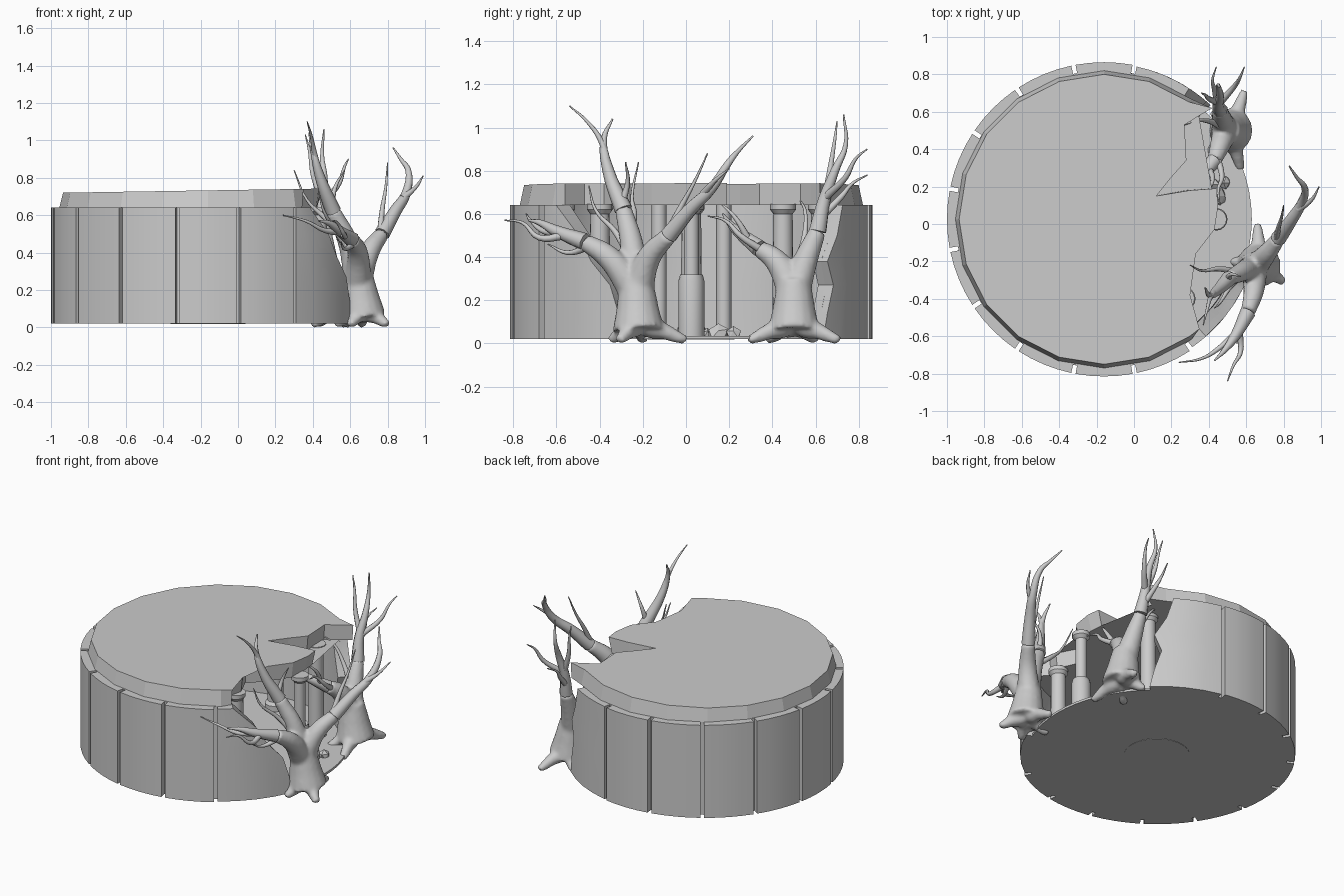
import bpy, bmesh, random
from math import sin, cos, radians, pi
from mathutils import Vector

if "Cube" in bpy.data.objects:
    bpy.data.objects.remove(bpy.data.objects["Cube"])

random.seed(4)
CX, CY = -0.16, 0.025          # drum centre


def finish(name, bm, smooth=None):
    bmesh.ops.recalc_face_normals(bm, faces=bm.faces)
    me = bpy.data.meshes.new(name)
    bm.to_mesh(me)
    bm.free()
    ob = bpy.data.objects.new(name, me)
    bpy.context.collection.objects.link(ob)
    if smooth:
        shade(ob, smooth)
    return ob


def shade(ob, angle):
    bpy.ops.object.select_all(action='DESELECT')
    ob.select_set(True)
    bpy.context.view_layer.objects.active = ob
    bpy.ops.object.shade_smooth_by_angle(angle=radians(angle))


def polar(r, deg, z):
    return (CX + r * cos(radians(deg)), CY + r * sin(radians(deg)), z)


def arc_wall(bm, r0, r1, rows, n):
    """Curved block; rows = (z, start angle, end angle), so ends may be ragged."""
    grid = []
    for z, a, b in rows:
        angs = [a + (b - a) * i / n for i in range(n + 1)]
        grid.append([bm.verts.new(polar(r1, t, z)) for t in angs] +
                    [bm.verts.new(polar(r0, t, z)) for t in reversed(angs)])
    m = len(grid[0])
    for lo, hi in zip(grid, grid[1:]):
        for i in range(m):
            j = (i + 1) % m
            bm.faces.new((lo[i], lo[j], hi[j], hi[i]))
    for row in (grid[0], grid[-1]):
        for i in range(n):
            bm.faces.new((row[i], row[i + 1], row[m - 2 - i], row[m - 1 - i]))


def lathe(name, x, y, profile, n=16):
    """Round part from (radius, z) pairs."""
    bm = bmesh.new()
    rings = [[bm.verts.new((x + r * cos(2 * pi * i / n), y + r * sin(2 * pi * i / n), z))
              for i in range(n)] for r, z in profile]
    for a, b in zip(rings, rings[1:]):
        for i in range(n):
            bm.faces.new((a[i], a[(i + 1) % n], b[(i + 1) % n], b[i]))
    bm.faces.new(rings[0])
    bm.faces.new(rings[-1])
    return finish(name, bm, 35)


def tubes(name, paths, n=4):
    """Tapered smooth tubes; every path is (points, start radius, end radius)."""
    cu = bpy.data.curves.new(name, 'CURVE')
    cu.dimensions = '3D'
    cu.bevel_depth = 1
    cu.bevel_resolution = n
    cu.use_fill_caps = True
    cu.resolution_u = 5
    for pts, ra, rb in paths:
        sp = cu.splines.new('BEZIER')
        sp.bezier_points.add(len(pts) - 1)
        for i, (bp, p) in enumerate(zip(sp.bezier_points, pts)):
            bp.co = p
            bp.handle_left_type = bp.handle_right_type = 'AUTO'
            bp.radius = rb + (ra - rb) * (1 - i / (len(pts) - 1)) ** 1.2
    ob = bpy.data.objects.new(name, cu)
    bpy.context.collection.objects.link(ob)
    bpy.ops.object.select_all(action='DESELECT')
    ob.select_set(True)
    bpy.context.view_layer.objects.active = ob
    bpy.ops.object.convert(target='MESH')
    ob = bpy.context.view_layer.objects.active
    ob.name = name
    return ob


# floor disc and the round plate under it
lathe("floor", CX, CY, [(0.79, 0.02), (0.79, 0.035)], 64)
lathe("floor_plate", CX, CY, [(0.2, 0.018), (0.2, 0.04)], 32)

# inner wall with a broken opening on the +x side
Z = [0.02, 0.14, 0.27, 0.38, 0.5, 0.64]
BACK = [47, 49, 52, 49, 54, 57]
FRONT = [337, 336, 333, 326, 321, 311]
bm = bmesh.new()
arc_wall(bm, 0.745, 0.795, list(zip(Z, BACK, FRONT)), 52)
finish("inner_wall", bm, 30)

# outer wall panels with narrow gaps; the last one on each side is broken
bm = bmesh.new()
g = 0.8
for k in range(10):
    a = 78.75 + 22.5 * k
    arc_wall(bm, 0.785, 0.84, [(0.02, a + g, a + 22.5 - g), (0.64, a + g, a + 22.5 - g)], 4)
arc_wall(bm, 0.785, 0.835, [(z, b, 78.75 - g) for z, b in zip(Z, BACK)], 4)
arc_wall(bm, 0.785, 0.83, [(z, 303.75 + g, f) for z, f in zip(Z, FRONT)], 4)
finish("wall_panels", bm, 25)

# roof slab: faceted disc with a broken notch
arc = [polar(1, 54 + 18 * i, 0)[:2] for i in range(15)]
notch = [(0.35, -0.56), (0.27, -0.47), (0.3, -0.38), (0.24, -0.26), (0.33, -0.16), (0.43, -0.03),
         (0.45, 0.1), (0.44, 0.19), (0.3, 0.18), (0.12, 0.15), (0.2, 0.25), (0.28, 0.34),
         (0.27, 0.53), (0.35, 0.58), (0.42, 0.62)]
bm = bmesh.new()
top, bot = [], []
for x, y in arc:
    dx, dy = x - CX, y - CY
    for r, lst in ((0.775, top), (0.795, bot)):
        lst.append((CX + dx * r, CY + dy * r))
top += notch
bot += [(x - random.uniform(0, 0.03), y) for x, y in notch]
tv = [bm.verts.new((x, y, 0.72 + 0.016 * (x + 0.95))) for x, y in top]
bv = [bm.verts.new((x, y, 0.64)) for x, y in bot]
bm.faces.new(tv)
bm.faces.new(bv)
for i in range(len(tv)):
    j = (i + 1) % len(tv)
    bm.faces.new((bv[i], bv[j], tv[j], tv[i]))
bmesh.ops.triangulate(bm, faces=[f for f in bm.faces if len(f.verts) > 4])
finish("roof_slab", bm)

# ring of columns with base and capital; the one in the opening is broken
for k in range(8):
    x, y, _ = polar(0.6, 45 * k, 0)
    if k == 0:
        prof = [(0.06, 0.03), (0.06, 0.29), (0.052, 0.32), (0.035, 0.3), (0.035, 0.6),
                (0.055, 0.62), (0.055, 0.645)]
    else:
        prof = [(0.065, 0.03), (0.065, 0.07), (0.05, 0.09), (0.045, 0.6), (0.06, 0.62), (0.06, 0.645)]
    lathe("column", x, y, prof)
for dy in (-0.15, 0.15):
    lathe("slim_pillar", -0.62, CY + dy, [(0.035, 0.03), (0.035, 0.645)], 12)

# rubble on the floor of the opening
bm = bmesh.new()
for x, y, s in ((0.45, 0.15, 0.05), (0.48, 0.22, 0.035), (0.38, 0.1, 0.035), (0.42, 0.21, 0.04)):
    r = bmesh.ops.create_icosphere(bm, subdivisions=1, radius=s)
    for v in r['verts']:
        v.co = Vector((x, y, 0.04)) + v.co * random.uniform(0.8, 1.2)
        v.co.z = max(v.co.z, 0.025)
finish("rubble", bm)


def tree(label, base, fork, roots, limbs, twigs):
    """Fused trunk, roots and limbs, then thin twigs."""
    b, f = Vector(base), Vector(fork)
    body = [([b, b.lerp(f, 0.5), f], 0.12, 0.078)]
    for rx, ry in roots:
        tip = Vector((rx, ry, 0.012))
        low = b.lerp(tip, 0.55)
        low.z = 0.055
        body.append(([b.lerp(f, 0.6), b.lerp(f, 0.2).lerp(tip, 0.2), low, tip], 0.08, 0.022))
    for pts in limbs:
        body.append(([f - Vector((0, 0, 0.06))] + [Vector(p) for p in pts[:2]], 0.075, 0.04))
    ob = tubes(label + "_trunk", body, 6)
    for p in ob.data.vertices:
        p.co.z = max(p.co.z, 0.0)
    m = ob.modifiers.new("fuse", 'REMESH')
    m.mode = 'VOXEL'
    m.voxel_size = 0.012
    m.use_smooth_shade = True
    s = ob.modifiers.new("soften", 'SMOOTH')
    s.iterations = 4
    s.factor = 0.5
    thin = [(pts[1:], 0.042, 0.004) for pts in limbs] + [(t, 0.02, 0.003) for t in twigs]
    shade(tubes(label + "_branches", thin, 2), 60)


tree("front_tree", (0.67, -0.22, 0.06), (0.64, -0.23, 0.29),
     [(0.8, -0.31), (0.66, 0.0), (0.6, -0.35), (0.52, -0.2)],
     [[(0.64, -0.36, 0.4), (0.61, -0.47, 0.47), (0.54, -0.6, 0.52), (0.48, -0.68, 0.56), (0.43, -0.73, 0.57)],
      [(0.59, -0.25, 0.45), (0.51, -0.29, 0.62), (0.44, -0.36, 0.8), (0.4, -0.38, 0.95), (0.38, -0.34, 1.04)],
      [(0.7, -0.17, 0.4), (0.77, -0.08, 0.5), (0.84, 0.02, 0.62), (0.9, 0.12, 0.72),
       (0.91, 0.2, 0.84), (0.87, 0.25, 0.9), (0.83, 0.31, 0.96)]],
     [[(0.44, -0.36, 0.8), (0.41, -0.39, 0.93), (0.39, -0.46, 1.03), (0.37, -0.54, 1.1)],
      [(0.88, 0.08, 0.69), (0.95, 0.13, 0.75), (0.99, 0.2, 0.81)],
      [(0.76, -0.1, 0.48), (0.77, -0.03, 0.62), (0.79, 0.04, 0.75), (0.8, 0.1, 0.88)],
      [(0.61, -0.25, 0.38), (0.52, -0.33, 0.52), (0.46, -0.42, 0.62), (0.43, -0.45, 0.73)],
      [(0.55, -0.58, 0.51), (0.46, -0.66, 0.52), (0.36, -0.72, 0.57), (0.24, -0.74, 0.6)],
      [(0.56, -0.56, 0.5), (0.57, -0.68, 0.49), (0.53, -0.76, 0.56), (0.5, -0.84, 0.57)],
      [(0.62, -0.45, 0.45), (0.57, -0.55, 0.42), (0.55, -0.64, 0.46)],
      [(0.57, -0.26, 0.5), (0.45, -0.24, 0.6), (0.37, -0.25, 0.68), (0.3, -0.22, 0.84)],
      [(0.5, -0.3, 0.64), (0.52, -0.27, 0.75), (0.57, -0.28, 0.84)]])

tree("back_tree", (0.52, 0.5, 0.06), (0.49, 0.5, 0.29),
     [(0.57, 0.29), (0.59, 0.71), (0.4, 0.38), (0.42, 0.6)],
     [[(0.46, 0.42, 0.38), (0.43, 0.34, 0.44), (0.35, 0.25, 0.51), (0.24, 0.2, 0.56), (0.13, 0.17, 0.6)],
      [(0.47, 0.56, 0.4), (0.46, 0.61, 0.52), (0.45, 0.64, 0.66), (0.46, 0.69, 0.8),
       (0.45, 0.74, 0.92), (0.46, 0.73, 1.06)]],
     [[(0.46, 0.65, 0.68), (0.54, 0.74, 0.77), (0.57, 0.79, 0.86), (0.59, 0.84, 0.9)],
      [(0.45, 0.62, 0.58), (0.43, 0.72, 0.68), (0.42, 0.77, 0.74), (0.44, 0.84, 0.78)],
      [(0.45, 0.65, 0.68), (0.4, 0.67, 0.82), (0.38, 0.69, 0.95), (0.36, 0.7, 1.03)],
      [(0.44, 0.37, 0.42), (0.47, 0.25, 0.5), (0.45, 0.18, 0.57), (0.46, 0.1, 0.59)],
      [(0.4, 0.3, 0.46), (0.42, 0.23, 0.58), (0.38, 0.15, 0.66)],
      [(0.47, 0.52, 0.38), (0.4, 0.55, 0.5), (0.32, 0.55, 0.62), (0.27, 0.53, 0.66)]])
